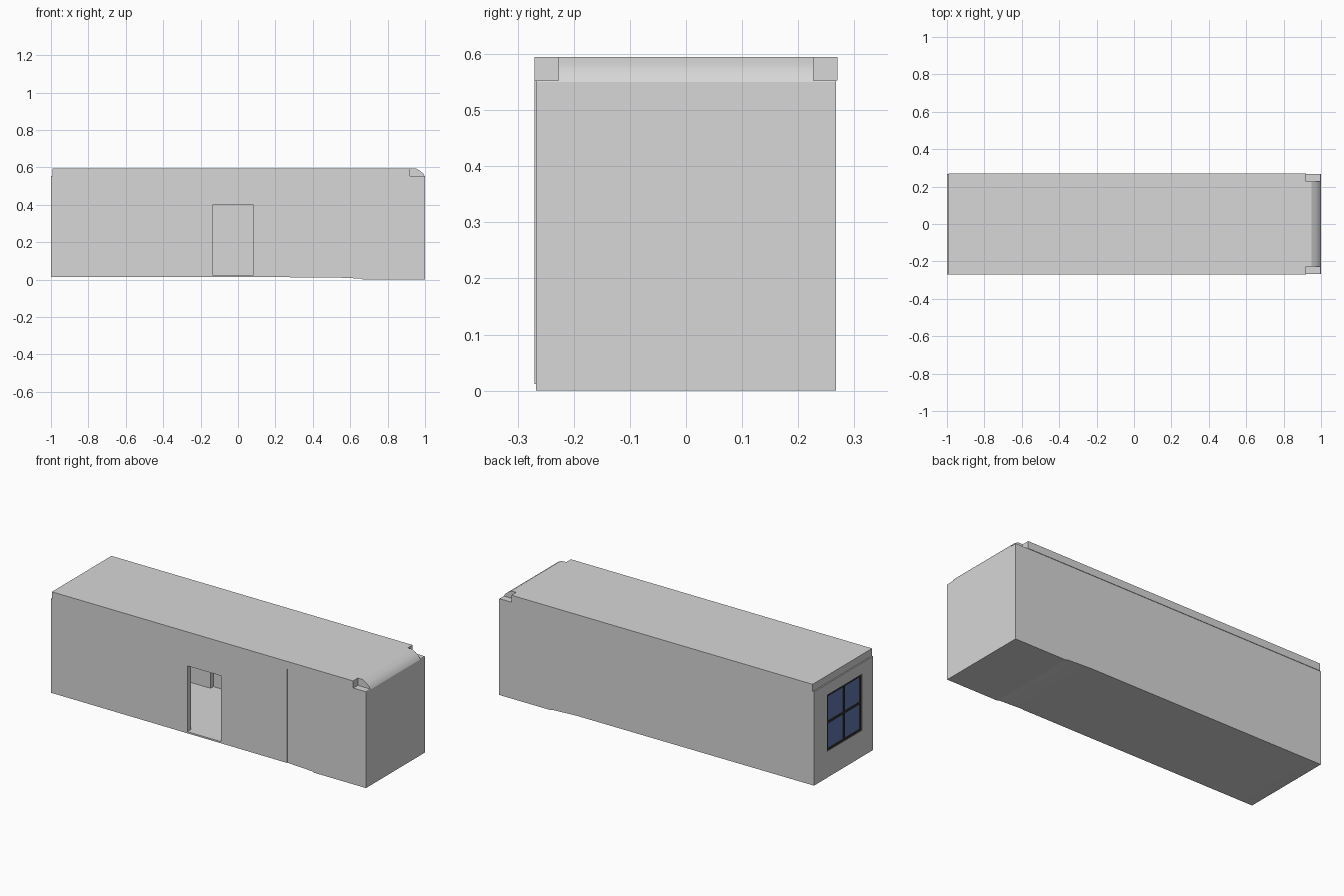
import bpy, bmesh, math

if "Cube" in bpy.data.objects:
    bpy.data.objects.remove(bpy.data.objects["Cube"])


def material(name, rgb):
    m = bpy.data.materials.new(name)
    m.diffuse_color = (*rgb, 1)
    m.use_nodes = True
    m.node_tree.nodes["Principled BSDF"].inputs["Base Color"].default_value = m.diffuse_color
    return m


GREY = material("wall_grey", (0.68, 0.68, 0.68))
BLACK = material("frame_black", (0.035, 0.035, 0.035))
GLASS = material("glass_blue", (0.12, 0.18, 0.42))


def finish(name, bm, mat):
    bmesh.ops.recalc_face_normals(bm, faces=bm.faces)
    me = bpy.data.meshes.new(name)
    bm.to_mesh(me)
    bm.free()
    me.materials.append(mat)
    ob = bpy.data.objects.new(name, me)
    bpy.context.collection.objects.link(ob)
    return ob


def box(name, lo, hi, mat=GREY):
    bm = bmesh.new()
    bmesh.ops.create_cube(bm, size=1)
    for v in bm.verts:
        v.co = [lo[i] + (v.co[i] + 0.5) * (hi[i] - lo[i]) for i in range(3)]
    return finish(name, bm, mat)


def extrude_profile(name, pts, half):
    # closed x-z outline swept across the width
    bm = bmesh.new()
    f = bm.faces.new([bm.verts.new((x, -half, z)) for x, z in pts])
    r = bmesh.ops.extrude_face_region(bm, geom=[f])
    for v in r["geom"]:
        if isinstance(v, bmesh.types.BMVert):
            v.co.y = half
    return finish(name, bm, GREY)


def cut(ob, lo, hi):
    c = box("cutter", lo, hi)
    c.hide_render = True
    m = ob.modifiers.new("cut", "BOOLEAN")
    m.operation, m.solver, m.object = "DIFFERENCE", "EXACT", c
    bpy.context.view_layer.objects.active = ob
    bpy.ops.object.modifier_apply(modifier=m.name)
    bpy.data.objects.remove(c)


# long cabin shell with stepped underside and rolled roof edge at one end
W, RIM = 0.27, 0.553
shell = extrude_profile("cabin_shell", [
    (-1, 0.014), (0.5, 0.012), (0.66, 0.005), (0.67, 0), (1, 0), (1, 0.55),
    (0.99, 0.567), (0.972, 0.582), (0.95, 0.595), (-1, 0.595)], W)

# hollow room, doorway, matching recess in the back wall
cut(shell, (-0.97, -0.237, 0.022), (0.96, 0.237, 0.54))
cut(shell, (-0.133, -0.4, 0.022), (0.08, -0.2, 0.4))
cut(shell, (-0.34, 0.2, 0.022), (-0.14, 0.262, 0.4))

# window opening in the end wall
Y0, Y1, Z0, Z1 = -0.167, 0.149, 0.165, 0.49
cut(shell, (-1.1, Y0, Z0), (-0.9, Y1, Z1))

# notched corners under the rolled edge
for s in (-1, 1):
    ys = sorted((s * 0.227, s * 0.4))
    cut(shell, (0.92, ys[0], RIM), (1.1, ys[1], 0.7))

# shallow wall steps below the roof rim, and the set-back rim at the window end
cut(shell, (-1.1, 0.267, -0.1), (1.1, 0.4, RIM))
cut(shell, (0.5, -0.4, -0.1), (1.1, -0.267, RIM))
cut(shell, (-1.1, -0.4, RIM), (-0.993, 0.4, 0.7))

bpy.ops.object.select_all(action="DESELECT")
shell.select_set(True)
bpy.context.view_layer.objects.active = shell
bpy.ops.object.shade_smooth_by_angle(angle=math.radians(25))

# window: glass and black bars
box("window_glass", (-0.994, Y0, Z0), (-0.988, Y1, Z1), GLASS)
T = 0.012
ym, zm = (Y0 + Y1) / 2, (Z0 + Z1) / 2
for i, y in enumerate((Y0, ym - T / 2, Y1 - T)):
    box(f"window_upright_{i}", (-0.999, y, Z0), (-0.983, y + T, Z1), BLACK)
for i, z in enumerate((Z0, zm - T / 2, Z1 - T)):
    box(f"window_crossbar_{i}", (-0.9985, Y0, z), (-0.9835, Y1, z + T), BLACK)
